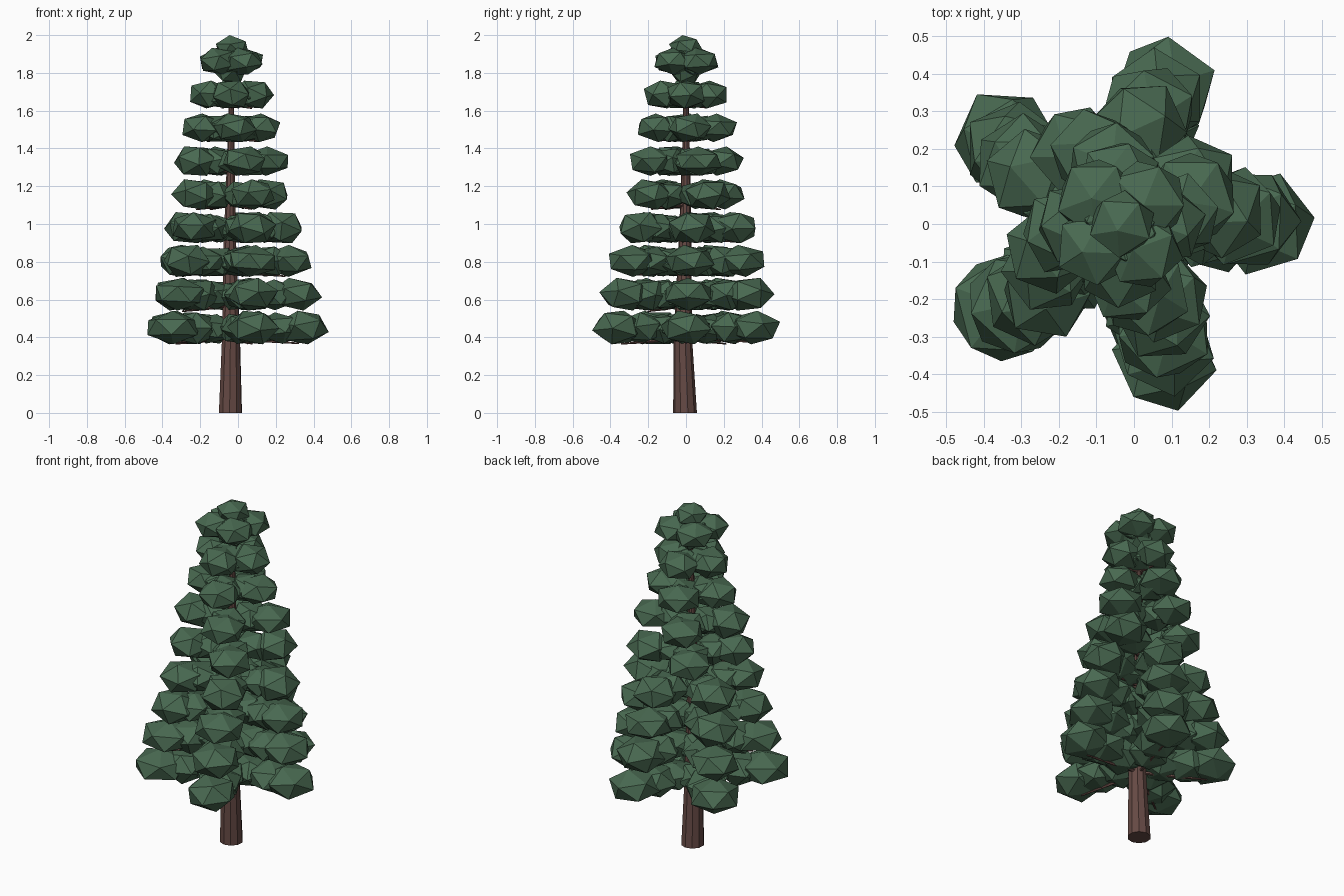
import bpy, bmesh, math, random
from mathutils import Vector, Euler

random.seed(11)
cube = bpy.data.objects.get("Cube")
if cube:
    bpy.data.objects.remove(cube, do_unlink=True)


def material(name, rgb):
    m = bpy.data.materials.new(name)
    m.use_nodes = True
    m.diffuse_color = (*rgb, 1)
    bsdf = next(n for n in m.node_tree.nodes if n.type == 'BSDF_PRINCIPLED')
    bsdf.inputs["Base Color"].default_value = (*rgb, 1)
    return m


needle_green = material("needle green", (0.065, 0.14, 0.081))
bark_brown = material("bark brown", (0.132, 0.068, 0.058))


def finish(name, bm, mat):
    me = bpy.data.meshes.new(name)
    bm.to_mesh(me)
    bm.free()
    me.materials.append(mat)
    ob = bpy.data.objects.new(name, me)
    bpy.context.collection.objects.link(ob)


def tube(bm, path, sides):
    """Flat-sided tapering tube through (point, radius) pairs."""
    rings = []
    turn = (path[-1][0] - path[0][0]).to_track_quat('Z', 'Y')
    for p, r in path:
        ring = []
        for i in range(sides):
            a = math.tau * i / sides
            ring.append(bm.verts.new(p + turn @ Vector((r * math.cos(a), r * math.sin(a), 0))))
        rings.append(ring)
    for lo, hi in zip(rings, rings[1:]):
        for i in range(sides):
            j = (i + 1) % sides
            bm.faces.new((lo[i], lo[j], hi[j], hi[i]))
    bm.faces.new(rings[0][::-1])
    bm.faces.new(rings[-1])


def clump(bm, pos, radius, height):
    """Low-poly ball of needles, turned at random and then fitted to a flat size."""
    spin = Euler([random.uniform(0, math.tau) for _ in range(3)]).to_matrix()
    ball = bmesh.ops.create_icosphere(bm, subdivisions=1, radius=1)["verts"]
    for v in ball:
        v.co = spin @ v.co
    top = max(v.co.z for v in ball)
    wide = max(v.co.xy.length for v in ball)
    for v in ball:
        v.co = pos + Vector((v.co.x * radius / wide, v.co.y * radius / wide,
                             v.co.z * height / top))


# Trunk with a slight bend
CX = -0.037
bm = bmesh.new()
tube(bm, [(Vector((CX - 0.003, -0.005, 0)), 0.063),
          (Vector((CX, -0.017, 0.4)), 0.049),
          (Vector((CX - 0.006, -0.005, 0.9)), 0.034),
          (Vector((CX, 0, 1.4)), 0.02),
          (Vector((CX + 0.005, 0, 1.85)), 0.009)], 10)
finish("trunk", bm, bark_brown)

# Tiers of branches: reach of the outer clump, number of arms, first angle
tiers = [(0.38, 5, 0), (0.345, 5, 2), (0.305, 5, 4), (0.265, 5, 7),
         (0.225, 4, 31), (0.2, 4, 20), (0.155, 4, 8), (0.118, 4, 0), (0.092, 4, 42)]

for t, (reach, arms, start) in enumerate(tiers):
    z = 0.452 + 0.1762 * t
    radius = 0.142 - 0.0042 * t
    height = 0.089 - 0.0022 * t
    clumps = 3 if reach > 0.24 else 2
    leaves, sticks = bmesh.new(), bmesh.new()
    base = Vector((CX, 0, z))
    for k in range(arms):
        a = math.radians(start) + math.tau * k / arms
        out = Vector((math.cos(a), math.sin(a), 0))
        # Clumps grow larger toward the tip of each arm
        for c in range(1, clumps + 1):
            f = c / clumps
            size = 0.82 + 0.18 * f
            clump(leaves, base + out * reach * f - Vector((0, 0, 0.01 * (1 - f))),
                  radius * size, height * size)
        # Thin branch under the clumps
        low = -height * random.uniform(0.55, 1.05)
        tube(sticks, [(base + Vector((0, 0, -0.055)), 0.01),
                      (base + out * reach * 0.5 + Vector((0, 0, low * 0.85)), 0.008),
                      (base + out * reach * 0.95 + Vector((0, 0, low)), 0.004)], 5)
    finish(f"needle_tier_{t + 1}", leaves, needle_green)
    finish(f"branches_{t + 1}", sticks, bark_brown)

# Crown
bm = bmesh.new()
clump(bm, Vector((CX + 0.005, 0, 1.935)), 0.09, 0.065)
clump(bm, Vector((CX, 0, 1.82)), 0.095, 0.075)
finish("crown", bm, needle_green)
